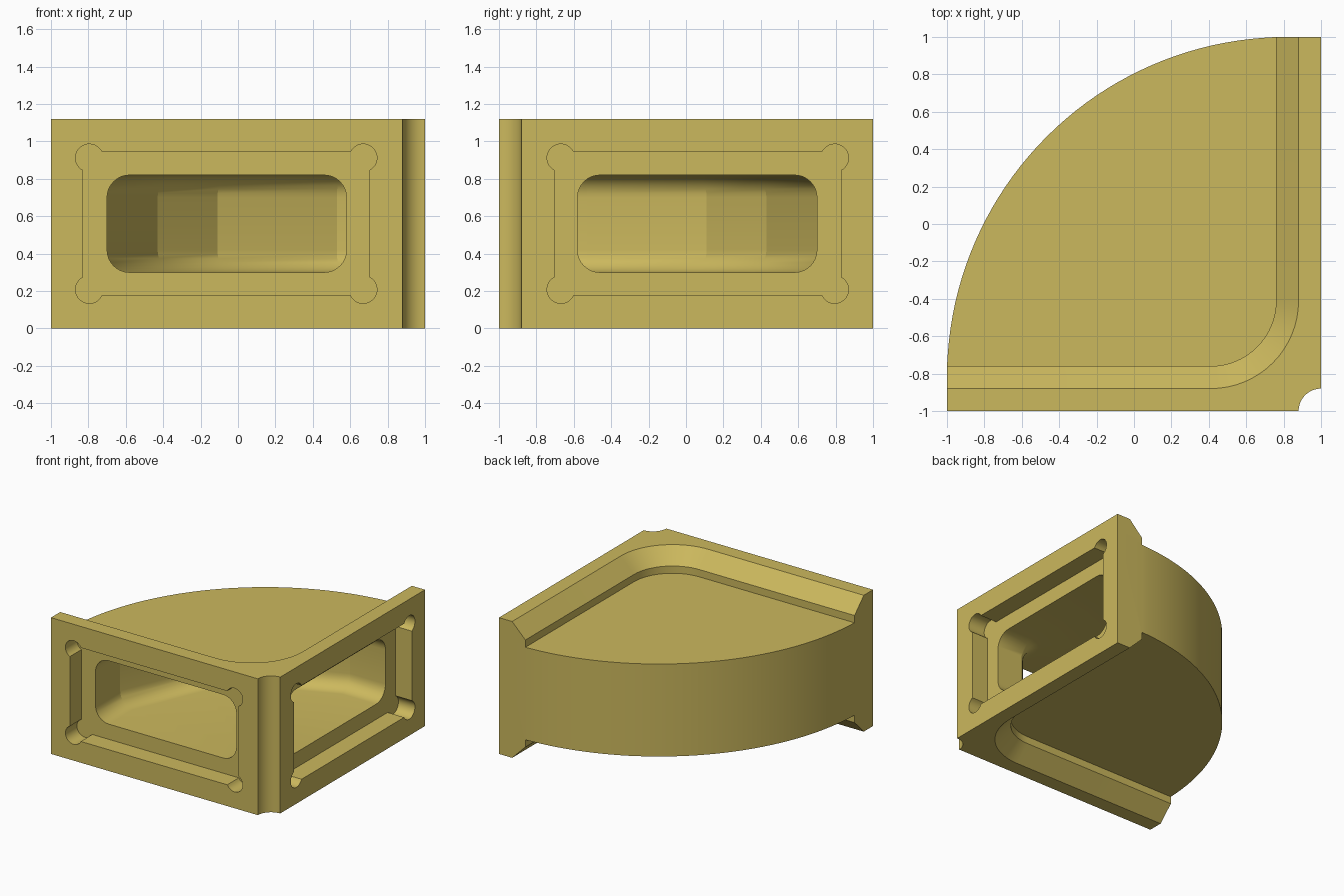
import bpy, bmesh
from math import sin, cos, pi, radians, asin, sqrt

if "Cube" in bpy.data.objects:
    bpy.data.objects.remove(bpy.data.objects["Cube"])

H = 1.12  # total height


def arc(cx, cy, r, a0, a1, n):
    return [(cx + r * cos(radians(a0 + (a1 - a0) * i / n)),
             cy + r * sin(radians(a0 + (a1 - a0) * i / n))) for i in range(n + 1)]


def loft(name, rings):
    """Skin equal-length rings of 3D points and cap both ends."""
    bm = bmesh.new()
    vs = [[bm.verts.new(p) for p in ring] for ring in rings]
    n = len(vs[0])
    for a, b in zip(vs, vs[1:]):
        for i in range(n):
            j = (i + 1) % n
            bm.faces.new((a[i], a[j], b[j], b[i]))
    bm.faces.new(vs[0])
    bm.faces.new(vs[-1])
    bmesh.ops.recalc_face_normals(bm, faces=bm.faces)
    me = bpy.data.meshes.new(name)
    bm.to_mesh(me)
    bm.free()
    ob = bpy.data.objects.new(name, me)
    bpy.context.collection.objects.link(ob)
    return ob


def combine(target, other, op):
    mod = target.modifiers.new(op.lower(), 'BOOLEAN')
    mod.operation, mod.solver, mod.object = op, 'EXACT', other
    bpy.context.view_layer.objects.active = target
    bpy.ops.object.modifier_apply(modifier=mod.name)
    bpy.data.objects.remove(other)


# L-shaped flange: inner edge widens from 0.12 to 0.24 through a chamfer
def flange_plan(t, z):
    groove = arc(1, -1, 0.12, 90, 180, 12)
    inner = arc(0.41, -0.41, 0.59 - t, -90, 0, 16)
    plan = [(1, 1)] + groove + [(-1, -1), (-1, -1 + t)] + inner + [(1 - t, 1)]
    return [(x, y, z) for x, y in plan]


corner_bracket = loft("corner_bracket", [
    flange_plan(0.12, 0), flange_plan(0.24, 0.12),
    flange_plan(0.24, H - 0.12), flange_plan(0.12, H)])

# Quarter-round body between the two flanges
c, r = 0.82, 1.82
a = asin(0.06 / r) * 180 / pi
outline = arc(c, -c, r, 180 - a, 90 + a, 40)
outline[0], outline[-1] = (-1, -0.76), (0.76, 1)
outline += [(0.9, 0.9), (0.9, -0.9), (-0.9, -0.9)]
body = loft("body", [[(x, y, z) for x, y in outline] for z in (0.18, 0.94)])
combine(corner_bracket, body, 'UNION')

# Face pockets with round corner reliefs, front and its diagonal mirror
hw, hh, d, rr = 0.765, 0.385, 0.033, 0.074
span = 45 + 90 - asin(d / rr) * 180 / pi
profile = []
for k, (sx, sz) in enumerate([(1, 1), (-1, 1), (-1, -1), (1, -1)]):
    mid = 45 + 90 * k
    profile += arc(-0.063 + sx * (hw - d), H / 2 + sz * (hh - d), rr,
                   mid - span, mid + span, 18)
front = [[(x, y, z) for x, z in profile] for y in (-1.1, -0.85)]
right = [[(-y, -x, z) for x, y, z in ring] for ring in front]
for rings in (front, right):
    combine(corner_bracket, loft("pocket_cutter", rings), 'DIFFERENCE')

# Rounded tunnel turning from the front window to the right window
half = [((0.58, -1.1), (-0.70, -1.1)), ((0.58, -0.62), (-0.70, -0.53)),
        ((0.587, -0.603), (-0.43, 0.11))]
stations = half + [tuple((-y, -x) for x, y in s) for s in reversed(half)]
fr, z0, z1 = 0.12, 0.30, 0.82
rings = []
for (ix, iy), (ox, oy) in stations:
    L = sqrt((ox - ix) ** 2 + (oy - iy) ** 2)
    section = []
    for s, z, a0 in ((L - fr, z1 - fr, 0), (fr, z1 - fr, 90),
                     (fr, z0 + fr, 180), (L - fr, z0 + fr, 270)):
        section += arc(s, z, fr, a0, a0 + 90, 8)
    rings.append([(ix + (ox - ix) * s / L, iy + (oy - iy) * s / L, z)
                  for s, z in section])
combine(corner_bracket, loft("tunnel_cutter", rings), 'DIFFERENCE')

# Smooth curves, keep edges sharp, plain brass-yellow colour
bpy.ops.object.select_all(action='DESELECT')
corner_bracket.select_set(True)
bpy.context.view_layer.objects.active = corner_bracket
bpy.ops.object.shade_smooth_by_angle(angle=radians(20))
mat = bpy.data.materials.new("yellow")
mat.diffuse_color = (0.60, 0.48, 0.11, 1)
mat.use_nodes = True
mat.node_tree.nodes["Principled BSDF"].inputs["Base Color"].default_value = mat.diffuse_color
corner_bracket.data.materials.clear()
corner_bracket.data.materials.append(mat)
